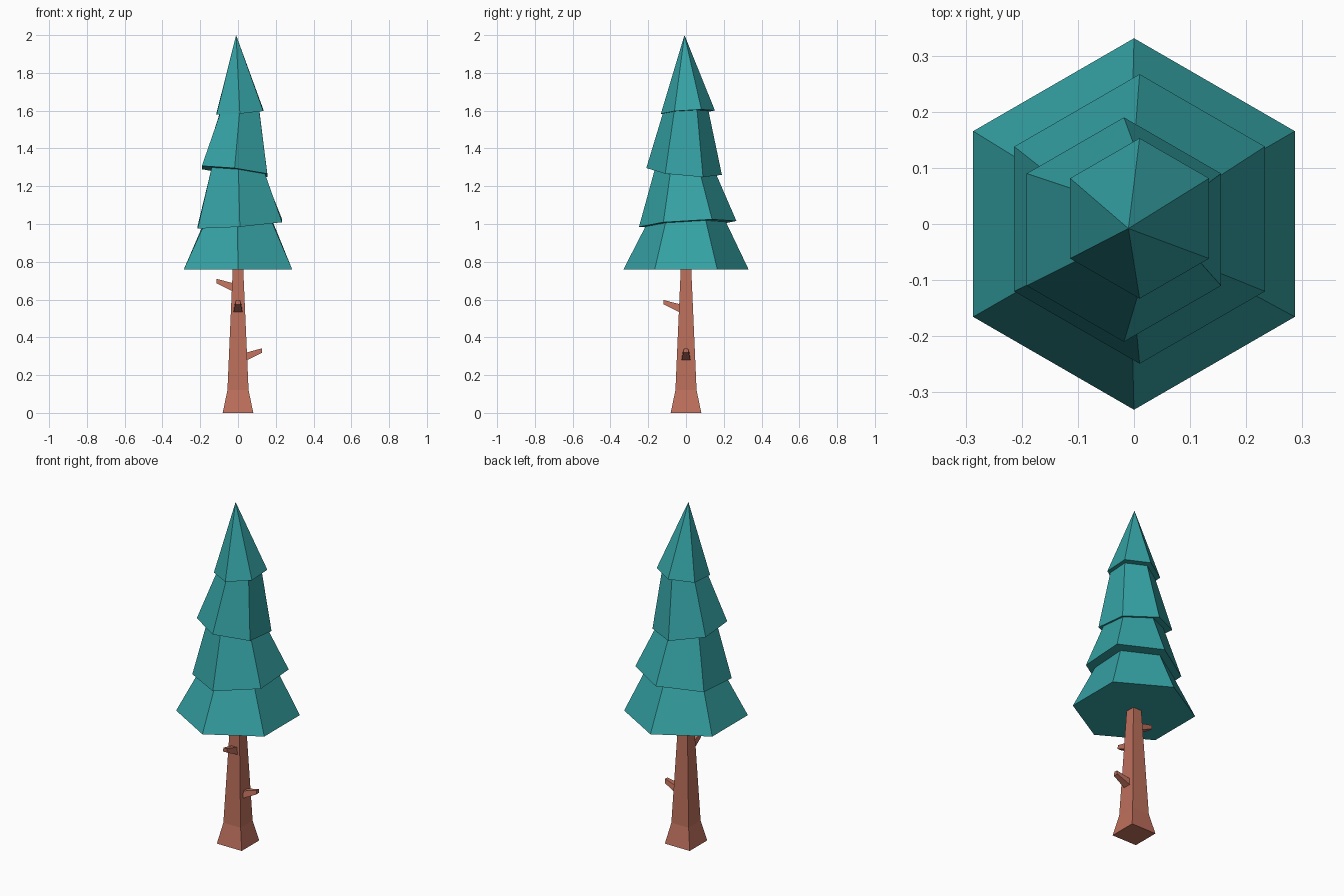
import bpy, math

if "Cube" in bpy.data.objects:
    bpy.data.objects.remove(bpy.data.objects["Cube"])


def material(name, color):
    m = bpy.data.materials.new(name)
    m.diffuse_color = (*color, 1)
    m.use_nodes = True
    m.node_tree.nodes["Principled BSDF"].inputs["Base Color"].default_value = m.diffuse_color
    return m


def make(name, verts, faces, mat):
    me = bpy.data.meshes.new(name)
    me.from_pydata(verts, [], faces)
    me.materials.append(mat)
    ob = bpy.data.objects.new(name, me)
    bpy.context.collection.objects.link(ob)
    return ob


def loft(name, rings, mat, apex=None):
    """Skin a stack of equal rings, capped below and closed by a cap or a tip."""
    n = len(rings[0])
    verts = [v for r in rings for v in r]
    faces = [tuple(range(n))[::-1]]
    for k in range(len(rings) - 1):
        for i in range(n):
            j = (i + 1) % n
            faces.append((k*n + i, k*n + j, k*n + n + j, k*n + n + i))
    last = (len(rings) - 1) * n
    if apex:
        verts.append(apex)
        faces += [(last + i, last + (i + 1) % n, len(verts) - 1) for i in range(n)]
    else:
        faces.append(tuple(range(last, last + n)))
    return make(name, verts, faces, mat)


def hexagon(cx, cy, r, plane):
    """Six-sided ring lying in a slightly tilted plane (z, slope x, slope y)."""
    z, sx, sy = plane
    pts = []
    for i in range(6):
        a = math.radians(90 + 60 * i)
        x, y = cx + r * math.cos(a), cy + r * math.sin(a)
        pts.append((x, y, z + sx * x + sy * y))
    return pts


def square(h, z):
    return [(-h, -h, z), (h, -h, z), (h, h, z), (-h, h, z)]


teal = material("needles", (0.035, 0.36, 0.37))
brown = material("bark", (0.51, 0.16, 0.107))

# Foliage: four tiers, each stepping outward over the one below
p1, p2 = (0.76, 0, 0), (0.999, 0.075, 0.06)
p3, p4 = (1.275, -0.12, -0.09), (1.591, 0.08, 0.06)
loft("foliage", [
    hexagon(0, 0, 0.331, p1), hexagon(-0.003, -0.002, 0.213, p2),
    hexagon(0.01, 0.009, 0.258, p2), hexagon(0.002, -0.002, 0.163, p3),
    hexagon(-0.018, -0.01, 0.2, p3), hexagon(0.008, -0.002, 0.121, p4),
    hexagon(0.01, 0.01, 0.143, p4)], teal, apex=(-0.01, -0.008, 2.0))

# Trunk: square with a flared foot
loft("trunk", [square(0.081, 0), square(0.056, 0.12), square(0.027, 0.78)], brown)


# Branch stubs: tapered blocks rising outward from the trunk
def stub(name, angle, z, start, end):
    def section(d, h, lo, hi):
        return [(d, -h, lo), (d, h, lo), (d, h * 0.75, hi), (d, -h * 0.75, hi)]
    ob = loft(name, [section(start, 0.025, z, z + 0.045),
                     section(end, 0.014, z + 0.047, z + 0.07)], brown)
    ob.rotation_euler.z = math.radians(angle)


stub("branch_right", 0, 0.272, 0.035, 0.128)
stub("branch_front", -90, 0.528, 0.025, 0.12)
stub("branch_left", 180, 0.64, 0.02, 0.115)
